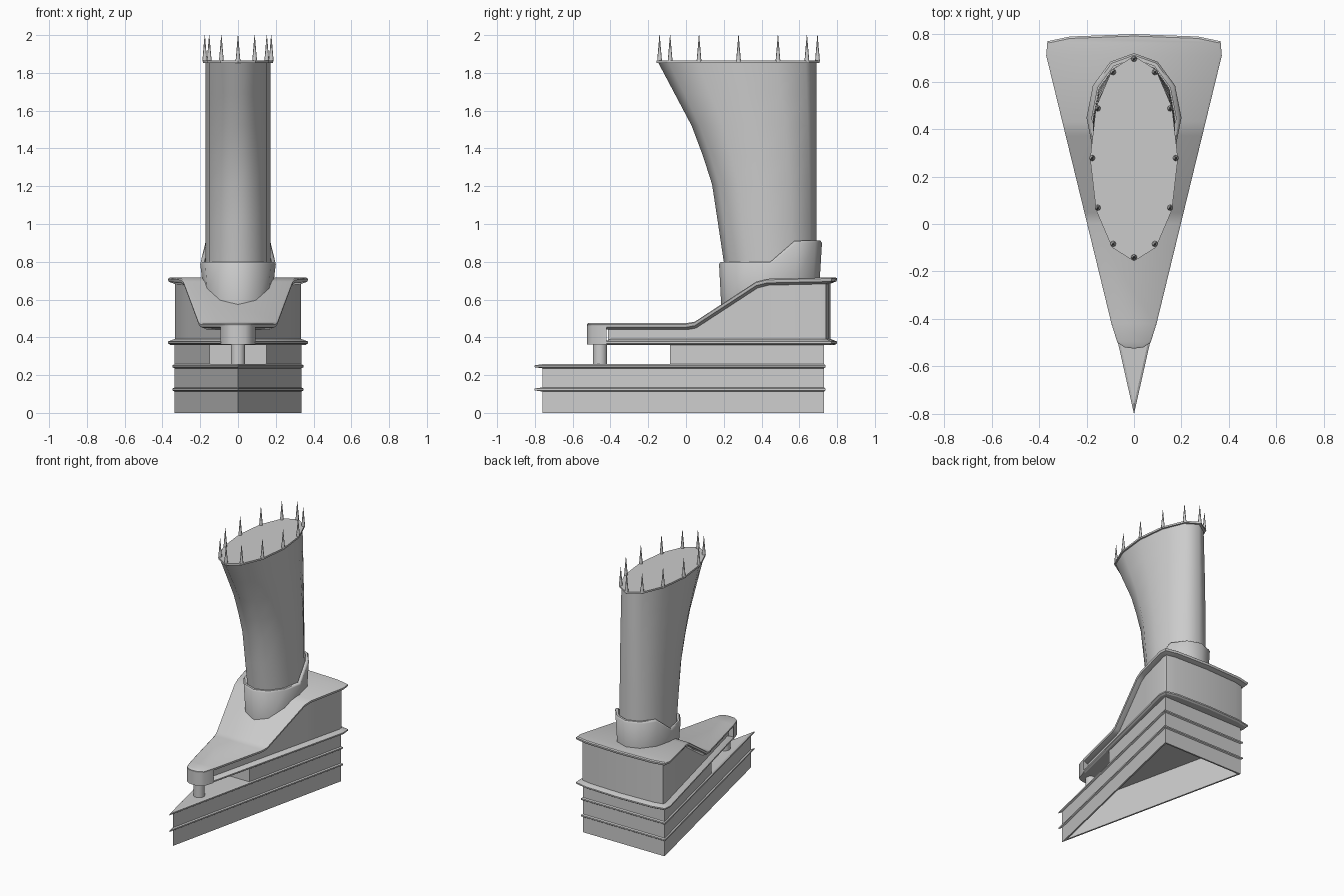
import bpy, bmesh, math
from mathutils import Vector

if "Cube" in bpy.data.objects:
    bpy.data.objects.remove(bpy.data.objects["Cube"])


def finish(name, bm, angle):
    bmesh.ops.recalc_face_normals(bm, faces=bm.faces)
    mesh = bpy.data.meshes.new(name)
    bm.to_mesh(mesh)
    bm.free()
    ob = bpy.data.objects.new(name, mesh)
    bpy.context.collection.objects.link(ob)
    bpy.ops.object.select_all(action='DESELECT')
    ob.select_set(True)
    bpy.context.view_layer.objects.active = ob
    bpy.ops.object.shade_smooth_by_angle(angle=math.radians(angle))
    return ob


def interp(table, y):
    if y <= table[0][0]:
        return table[0][1]
    for (a, za), (b, zb) in zip(table, table[1:]):
        if y <= b:
            return za + (zb - za) * (y - a) / (b - a)
    return table[-1][1]


def prism(name, half, levels, angle=30):
    """Mirror a half outline (front to back), stack offset rings, cap both ends.
    Each level is (offset, height), height being a number or a function of y."""
    h = len(half)
    mir = {}
    full = [Vector(p) for p in half]
    for i in reversed(range(h)):
        if half[i][0] < 1e-5:
            mir[i] = i
        else:
            mir[i] = len(full)
            full.append(Vector((-half[i][0], half[i][1])))
    n = len(full)
    norms = []
    for i in range(n):
        d = (full[(i + 1) % n] - full[i]).normalized()
        norms.append(Vector((d.y, -d.x)))
    bm = bmesh.new()
    rings = []
    for off, z in levels:
        ring = []
        for i, p in enumerate(full):
            a, b = norms[i - 1], norms[i]
            q = p + (a + b) * (off / (1 + a.dot(b)))
            ring.append(bm.verts.new((q.x, q.y, z(p.y) if callable(z) else z)))
        rings.append(ring)
    for r, s in zip(rings, rings[1:]):
        for i in range(n):
            j = (i + 1) % n
            bm.faces.new((r[i], r[j], s[j], s[i]))
    for r in (rings[0], rings[-1]):
        for i in range(h - 1):
            ids = list(dict.fromkeys((i, i + 1, mir[i + 1], mir[i])))
            bm.faces.new([r[k] for k in ids])
    return finish(name, bm, angle)


def cone(name, x, y, z0, z1, r0, r1, sides):
    bm = bmesh.new()
    bmesh.ops.create_cone(bm, cap_ends=True, segments=sides, radius1=r0,
                          radius2=r1, depth=z1 - z0)
    bmesh.ops.translate(bm, verts=bm.verts, vec=(x, y, (z0 + z1) / 2))
    return finish(name, bm, 50)


def half_oval(rx, y0, y1):
    c, r = (y0 + y1) / 2, (y1 - y0) / 2
    return [(max(0, rx * math.sin(k * math.pi / 6)) if 0 < k < 6 else 0,
             c - r * math.cos(k * math.pi / 6)) for k in range(7)]


# Triangular hollow base with two ledges
triangle = [(0, -0.76), (0.335, 0.73)]
levels = [(-0.012, 0.235), (-0.012, 0), (0, 0)]
for z in (0.125, 0.248):
    levels += [(0, z - 0.012), (0.009, z - 0.006), (0.009, z + 0.004), (0, z + 0.01)]
prism("base", triangle, levels)

# Support block and front post
prism("support_block", [(0.152, -0.085), (0.335, 0.73)], [(0, 0.25), (0, 0.37)])
cone("front_post", 0, -0.455, 0.25, 0.37, 0.038, 0.038, 16)

# Sloped upper body: roof slab, recessed walls, lower ledge, solid nose
roof = [(0.0, 0.475), (0.045, 0.483), (0.37, 0.695), (0.43, 0.71), (0.8, 0.718)]


def top(d):
    return lambda y: interp(roof, y) - d


def edge_x(y):
    return 0.095 + (y + 0.42) * 0.2434


nose = [(0, -0.525), (0.04, -0.52), (0.07, -0.50), (0.095, -0.42)]
sides = [(edge_x(y), y) for y in (0.0, 0.045, 0.37, 0.43, 0.71)]
back = [(0.365, 0.77), (0.27, 0.79), (0, 0.80)]
prism("roof_slab", nose + sides + back,
      [(-0.036, top(0.034)), (-0.004, top(0.022)), (0, top(0.014)),
       (0, top(0.006)), (-0.008, top(0))], 38)
prism("body_walls", [(edge_x(-0.45), -0.45)] + sides + back,
      [(-0.036, 0.365), (-0.036, top(0.02))])
prism("lower_ledge", [(edge_x(-0.43), -0.43), (edge_x(0.71), 0.71)] + back,
      [(-0.012, 0.36), (0, 0.368), (0, 0.378), (-0.036, 0.392)])
prism("nose_block", nose, [(-0.001, 0.362), (-0.001, 0.465)], 50)

# Stepped collar around the tower foot
rim = [(0.45, 0.80), (0.585, 0.912)]
prism("collar", half_oval(0.2, 0.175, 0.72),
      [(-0.012, top(0.025)), (0, lambda y: interp(rim, y) - 0.012),
       (-0.008, lambda y: interp(rim, y)), (-0.022, lambda y: interp(rim, y)),
       (-0.022, lambda y: top(-0.03)(y))], 50)

# Flaring oval tower
bm = bmesh.new()
rings = []
for z, front in ((0.65, 0.22), (0.80, 0.20), (1.0, 0.17), (1.21, 0.138), (1.36, 0.09),
                 (1.52, 0.03), (1.69, -0.06), (1.86, -0.15)):
    c, r = (0.69 + front) / 2, (0.69 - front) / 2
    rings.append([bm.verts.new((0.173 * math.sin(k * math.pi / 6),
                                c - r * math.cos(k * math.pi / 6), z)) for k in range(12)])
for a, b in zip(rings, rings[1:]):
    for i in range(12):
        j = (i + 1) % 12
        bm.faces.new((a[i], a[j], b[j], b[i]))
bm.faces.new(rings[0])
bm.faces.new(rings[-1])
finish("tower", bm, 72)

# Tower lip and ring of spikes
prism("tower_lip", half_oval(0.185, -0.157, 0.708), [(0, 1.853), (0, 1.866)])
for k in range(12):
    a = k * math.pi / 6
    cone("spike", 0.176 * math.sin(a), 0.278 - 0.418 * math.cos(a), 1.86, 2.0, 0.013, 0.001, 8)
